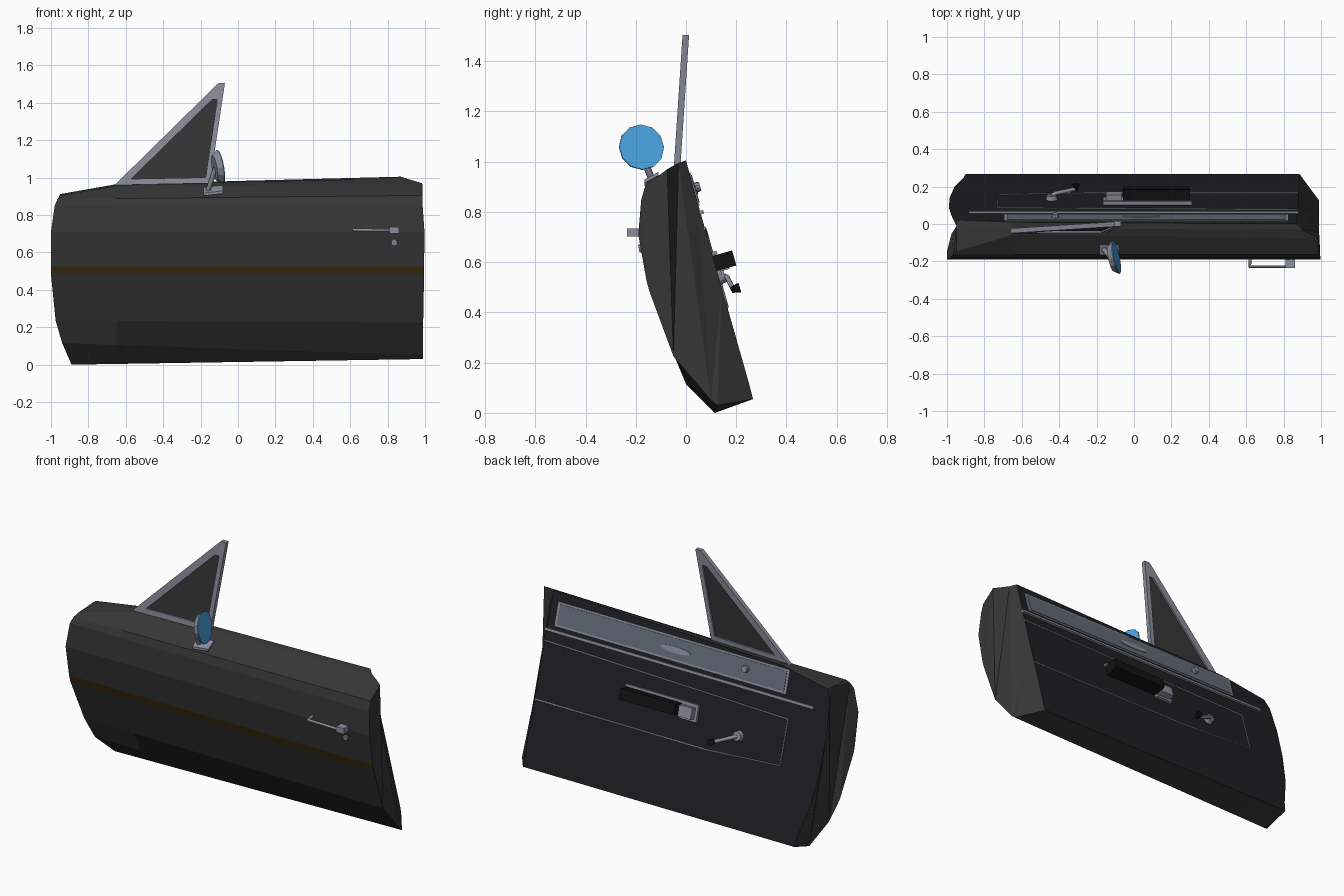
import bpy, bmesh
from mathutils import Vector as V

if "Cube" in bpy.data.objects:
    bpy.data.objects.remove(bpy.data.objects["Cube"])

def mat(name, r, g, b):
    m = bpy.data.materials.new(name)
    m.diffuse_color = (r, g, b, 1)
    m.use_nodes = True
    m.node_tree.nodes["Principled BSDF"].inputs["Base Color"].default_value = m.diffuse_color
    return m

PAINT = mat("dark_paint", .037, .037, .037)
TRIM = mat("dark_trim", .014, .014, .018)
STRIPE = mat("brown_stripe", .05, .027, .004)
CHROME = mat("chrome", .27, .27, .34)
STEEL = mat("steel_inlay", .13, .15, .19)
BLUE = mat("mirror_blue", .07, .38, .77)
BLACK = mat("black", .006, .006, .006)

def finish(name, bm, *mats):
    bmesh.ops.recalc_face_normals(bm, faces=bm.faces)
    me = bpy.data.meshes.new(name)
    bm.to_mesh(me)
    bm.free()
    for m in mats:
        me.materials.append(m)
    ob = bpy.data.objects.new(name, me)
    bpy.context.collection.objects.link(ob)
    return ob

def prism(name, pts, off, m):
    """Extrude a polygon along an offset vector."""
    bm = bmesh.new()
    a = [bm.verts.new(p) for p in pts]
    b = [bm.verts.new(V(p) + V(off)) for p in pts]
    n = len(a)
    bm.faces.new(a)
    bm.faces.new(b)
    for i in range(n):
        bm.faces.new((a[i], a[(i + 1) % n], b[(i + 1) % n], b[i]))
    return finish(name, bm, m)

def disc(name, loc, normal, r1, r2, depth, m, n=12):
    bm = bmesh.new()
    bmesh.ops.create_cone(bm, cap_ends=True, segments=n, radius1=r1, radius2=r2, depth=depth)
    bm.transform(V(normal).to_track_quat('Z', 'Y').to_matrix().to_4x4())
    bmesh.ops.translate(bm, verts=bm.verts, vec=loc)
    return finish(name, bm, m)

def rod(name, pts, r, m, cyclic=False):
    cu = bpy.data.curves.new(name, 'CURVE')
    cu.dimensions = '3D'
    cu.bevel_depth, cu.bevel_resolution, cu.use_fill_caps = r, 1, True
    s = cu.splines.new('POLY')
    s.points.add(len(pts) - 1)
    for p, q in zip(s.points, pts):
        p.co = (*q, 1)
    s.use_cyclic_u = cyclic
    cu.materials.append(m)
    ob = bpy.data.objects.new(name, cu)
    bpy.context.collection.objects.link(ob)

# inner panel frame: x, height z, distance d off the panel
N = V((0, .962, .273))
def P(x, z, d=0):
    return V((x, (1 - z) * .284, z)) + N * d

def pad(name, x0, x1, z0, z1, d0, d1, m):
    return prism(name, [P(x0, z0, d0), P(x1, z0, d0), P(x1, z1, d0), P(x0, z1, d0)], N * (d1 - d0), m)

# door body: closed section, (y, z, x) at the left and right ends, outer skin downwards then inner panel up
rows = [((-.145, .905, -.95), (-.075, .97, .985)),
        ((-.162, .885, -.965), (-.162, .905, .985)),
        ((-.178, .85, -.98), (-.178, .85, .987)),
        ((-.19, .71, -1), (-.19, .71, .997)),
        ((-.157, .525, -1), (-.157, .525, .995)),
        ((-.146, .485, -1), (-.146, .485, .995)),
        ((-.05, .235, -.975), (-.05, .225, .99)),
        ((0, .115, -.94), (.1, .05, .99)),
        ((.115, 0, -.89), (.125, .03, .99)),
        ((.267, .055, -.9), (.267, .055, .885)),
        ((.25, .12, -.91), (.25, .12, .885)),
        ((.199, .3, -.96), (.199, .3, .882)),
        ((.142, .5, -.985), (.142, .5, .88)),
        ((.088, .69, -.99), (.088, .69, .877)),
        ((.043, .85, -.975), (.043, .85, .873)),
        ((.022, .912, -.95), (0, 1.005, .87)),
        ((-.01, .912, -.95), (-.03, .995, .9))]
top_mid = {0: (-.06, .955), 15: (.01, .965), 16: (-.025, .965)}
bm = bmesh.new()
grid = []
for i, (l, r) in enumerate(rows):
    t = (-.65 - l[2]) / (r[2] - l[2])
    my, mz = top_mid.get(i, (l[0] + (r[0] - l[0]) * t, l[1] + (r[1] - l[1]) * t))
    grid.append([bm.verts.new(c) for c in ((l[2], l[0], l[1]), (-.65, my, mz), (r[2], r[0], r[1]))])
n = len(rows)
for i in range(n):
    a, b = grid[i], grid[(i + 1) % n]
    for k in (0, 1):
        f = bm.faces.new((a[k], a[k + 1], b[k + 1], b[k]))
        f.material_index = 2 if i == 4 else 1 if 9 <= i <= 14 else 0
for k in (0, 2):
    bm.faces.new([g[k] for g in grid])
bmesh.ops.triangulate(bm, faces=[f for f in bm.faces if len(f.verts) > 4])
finish("door_body", bm, PAINT, TRIM, STRIPE)

# vent window: triangular frame and dark pane
def W(x, z, y=0):
    return V((x, -.036 + (z - .97) * .066 + y, z))
outer = [(-.66, .96), (-.15, .97), (-.07, 1.505), (-.105, 1.505)]
c, k = V((-.255, 1.11)), .78
inner = [c + (V(p) - c) * k for p in outer]
for i, side in enumerate(("bottom", "rear", "tip", "front")):
    j = (i + 1) % 4
    prism("vent_frame_" + side, [W(*q, -.013) for q in (outer[i], outer[j], inner[j], inner[i])],
          (0, .026, 0), CHROME)
prism("vent_pane", [W(*q, -.003) for q in inner], (0, .006, 0), PAINT)

# wing mirror
mn = V((.96, .2, .17)).normalized()
mc = V((-.1, -.178, 1.057))
disc("mirror_shell", mc - mn * .012, mn, .07, .092, .03, CHROME)
disc("mirror_glass", mc + mn * .005, mn, .09, .09, .006, BLUE)
rod("mirror_arm", [(-.165, -.13, .915), (-.15, -.15, .965), mc - mn * .02], .014, CHROME)
prism("mirror_base", [(-.185, -.165, .903), (-.08, -.165, .915), (-.08, -.11, .945), (-.185, -.11, .935)],
      (0, 0, .014), CHROME)

# outside handle and lock
rod("door_handle", [(.84, -.18, .722), (.84, -.228, .717), (.62, -.228, .72), (.62, -.18, .727)], .009, CHROME)
prism("handle_boss", [(.81, -.19, .702), (.86, -.19, .702), (.86, -.19, .735), (.81, -.19, .735)],
      (0, -.045, 0), CHROME)
disc("door_lock", (.835, -.182, .655), (0, -1, -.18), .018, .016, .012, CHROME, 10)

# inner upper inlay, grip and lock knob
pad("upper_inlay_rim", -.695, .825, .825, .955, -.005, .005, CHROME)
pad("upper_inlay", -.68, .81, .835, .945, 0, .008, STEEL)
grip = disc("pull_recess", (0, 0, 0), (0, 0, 1), .1, .1, .006, CHROME, 16)
grip.scale = (1, .18, 1)
grip.location = P(.04, .885, .009)
grip.rotation_euler = N.to_track_quat('Z', 'Y').to_euler()
disc("lock_knob", P(-.42, .895, .015), N, .022, .018, .025, CHROME, 10)

# inner chrome strip and thin trim outline
pad("waist_strip", -.885, .88, .79, .805, -.002, .013, CHROME)
rod("trim_outline", [P(.878, .735, .001), P(-.73, .7, .001), P(-.73, .45, .001),
                     P(-.25, .42, .001), P(.878, .42, .001)], .005, CHROME)

# armrest
pad("armrest_pad", -.06, .3, .565, .625, -.01, .08, BLACK)
pad("armrest_top_plate", -.165, .31, .627, .64, -.005, .02, CHROME)
pad("armrest_end_plate", -.165, -.05, .545, .63, -.005, .015, CHROME)
pad("armrest_latch", -.15, -.065, .56, .622, .01, .05, CHROME)

# window crank
disc("crank_boss", P(-.44, .54, .01), N, .032, .026, .03, CHROME)
rod("crank_arm", [P(-.44, .54, .02), P(-.42, .53, .032), P(-.31, .48, .042)], .011, CHROME)
disc("crank_knob", P(-.31, .48, .052), N, .012, .02, .035, BLACK, 8)
